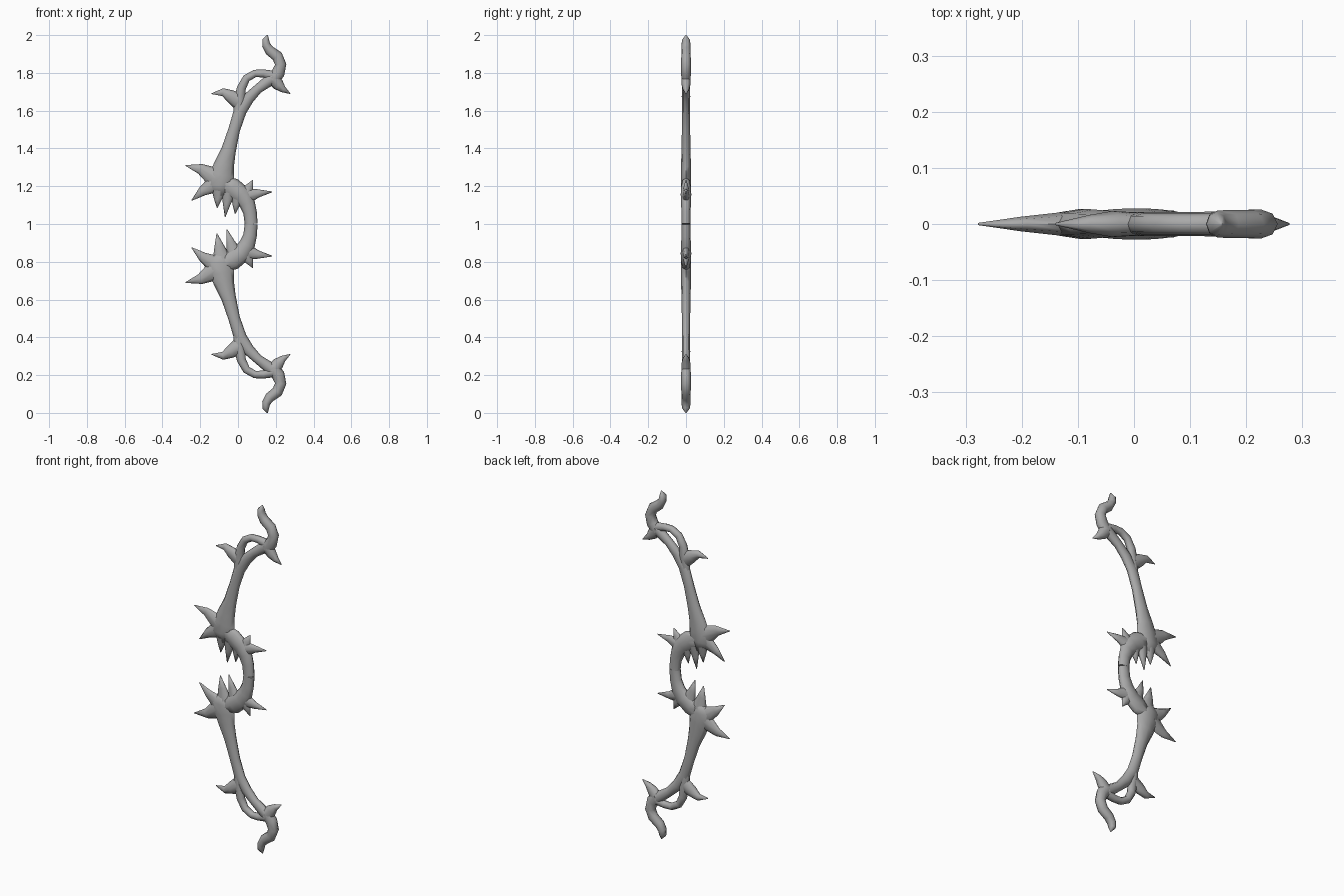
import bpy, bmesh, math
from mathutils import Vector

old = bpy.data.objects.get("Cube")
if old:
    bpy.data.objects.remove(old, do_unlink=True)

# One plain grey for the whole bow
GREY = (0.4, 0.4, 0.4, 1.0)
mat = bpy.data.materials.new("plain grey")
mat.use_nodes = True
mat.diffuse_color = GREY
bsdf = mat.node_tree.nodes["Principled BSDF"]
bsdf.inputs["Base Color"].default_value = GREY
bsdf.inputs["Roughness"].default_value = 0.7

SIDES = 8
MID = 1.0  # height of the bow's plane of symmetry


def tube(name, pts, mirror=True):
    """Sweep an elliptical section along (x, z, half width, half depth) points."""
    bm = bmesh.new()
    path = [Vector((p[0], 0, p[1] - MID)) for p in pts]
    rings = []
    for i, p in enumerate(pts):
        t = path[min(i + 1, len(path) - 1)] - path[max(i - 1, 0)]
        t.normalize()
        side = Vector((t.z, 0, -t.x))
        ring = []
        for k in range(SIDES):
            a = 2 * math.pi * k / SIDES
            offset = side * (p[2] * math.cos(a)) + Vector((0, p[3] * math.sin(a), 0))
            ring.append(bm.verts.new(path[i] + offset))
        rings.append(ring)
    for r, s in zip(rings, rings[1:]):
        for k in range(SIDES):
            n = (k + 1) % SIDES
            bm.faces.new((r[k], r[n], s[n], s[k]))
    bm.faces.new(rings[0])
    bm.faces.new(rings[-1])
    bmesh.ops.recalc_face_normals(bm, faces=bm.faces)
    mesh = bpy.data.meshes.new(name)
    bm.to_mesh(mesh)
    bm.free()
    mesh.materials.append(mat)
    ob = bpy.data.objects.new(name, mesh)
    ob.location.z = MID
    bpy.context.collection.objects.link(ob)
    bpy.ops.object.select_all(action="DESELECT")
    ob.select_set(True)
    bpy.context.view_layer.objects.active = ob
    bpy.ops.object.shade_smooth_by_angle(angle=math.radians(82))
    if mirror:
        m = ob.modifiers.new("Mirror", "MIRROR")
        m.use_axis = (False, False, True)
    return ob


def spike(name, base, mid, tip, width, depth=0.022, mirror=True):
    """Curved thorn tapering from base to tip."""
    tube(name, [(*base, width, depth), (*mid, width * 0.5, depth * 0.6),
                (*tip, 0.002, 0.002)], mirror)


# Curved grip
tube("grip", [(0.070, 1.00, 0.034, 0.024), (0.064, 1.06, 0.036, 0.024),
              (0.048, 1.11, 0.043, 0.026), (0.018, 1.155, 0.050, 0.028),
              (-0.03, 1.19, 0.055, 0.027), (-0.08, 1.22, 0.040, 0.022)])

# Limb running into the outer strand of the fork
tube("limb", [(-0.085, 1.150, 0.030, 0.016), (-0.095, 1.205, 0.070, 0.027),
              (-0.085, 1.26, 0.065, 0.027), (-0.073, 1.315, 0.053, 0.026),
              (-0.050, 1.39, 0.039, 0.024), (-0.020, 1.50, 0.031, 0.022),
              (0.012, 1.60, 0.034, 0.021), (0.055, 1.665, 0.031, 0.021),
              (0.105, 1.715, 0.025, 0.021), (0.155, 1.752, 0.030, 0.023),
              (0.195, 1.780, 0.034, 0.024)])

# Looping inner strand of the fork
tube("fork_strand", [(0.000, 1.58, 0.025, 0.018), (0.010, 1.66, 0.030, 0.021),
                     (0.018, 1.72, 0.024, 0.020), (0.045, 1.772, 0.021, 0.019),
                     (0.090, 1.797, 0.020, 0.019), (0.135, 1.797, 0.021, 0.020),
                     (0.185, 1.785, 0.027, 0.021)])

# Curled limb tip
tube("tip_curl", [(0.182, 1.760, 0.034, 0.024), (0.213, 1.800, 0.035, 0.026),
                  (0.226, 1.845, 0.030, 0.026), (0.208, 1.888, 0.030, 0.025),
                  (0.168, 1.918, 0.027, 0.025), (0.149, 1.948, 0.022, 0.024),
                  (0.147, 1.975, 0.018, 0.021), (0.156, 2.0, 0.003, 0.003)])

# Outer prong below the curl
tube("tip_prong", [(0.180, 1.780, 0.040, 0.024), (0.215, 1.735, 0.030, 0.023),
                   (0.240, 1.712, 0.017, 0.016), (0.276, 1.690, 0.002, 0.002)])

# Leaf-shaped thorn at the fork
tube("leaf_thorn", [(0.005, 1.650, 0.045, 0.020), (-0.040, 1.677, 0.034, 0.023),
                    (-0.080, 1.698, 0.021, 0.016), (-0.140, 1.690, 0.002, 0.002)])

# Thorns around the root of the limb and the ends of the grip
thorns = {
    "upper_root_thorn": ((-0.12, 1.245), (-0.200, 1.292), (-0.278, 1.310), 0.055),
    "lower_root_thorn": ((-0.12, 1.215), (-0.190, 1.172), (-0.245, 1.125), 0.050),
    "grip_outer_thorn": ((0.04, 1.145), (0.105, 1.162), (0.180, 1.170), 0.045),
    "grip_top_thorn": ((0.035, 1.150), (0.060, 1.195), (0.078, 1.232), 0.045),
    "grip_side_thorn": ((0.02, 1.160), (-0.005, 1.205), (-0.022, 1.235), 0.040),
}
for name, (base, mid, tip, width) in thorns.items():
    spike(name, base, mid, tip, width)

# Inner teeth differ above and below the grip
teeth = {
    "upper_tooth_rear": ((-0.10, 1.175), (-0.107, 1.130), (-0.110, 1.085), 0.040),
    "upper_tooth_middle": ((-0.05, 1.165), (-0.060, 1.105), (-0.068, 1.037), 0.040),
    "upper_tooth_front": ((0.00, 1.145), (-0.010, 1.100), (-0.015, 1.055), 0.038),
    "lower_tooth_rear": ((-0.085, 0.815), (-0.100, 0.885), (-0.112, 0.950), 0.050),
    "lower_tooth_front": ((-0.015, 0.835), (-0.040, 0.905), (-0.058, 0.970), 0.045),
}
for name, (base, mid, tip, width) in teeth.items():
    spike(name, base, mid, tip, width, mirror=False)
